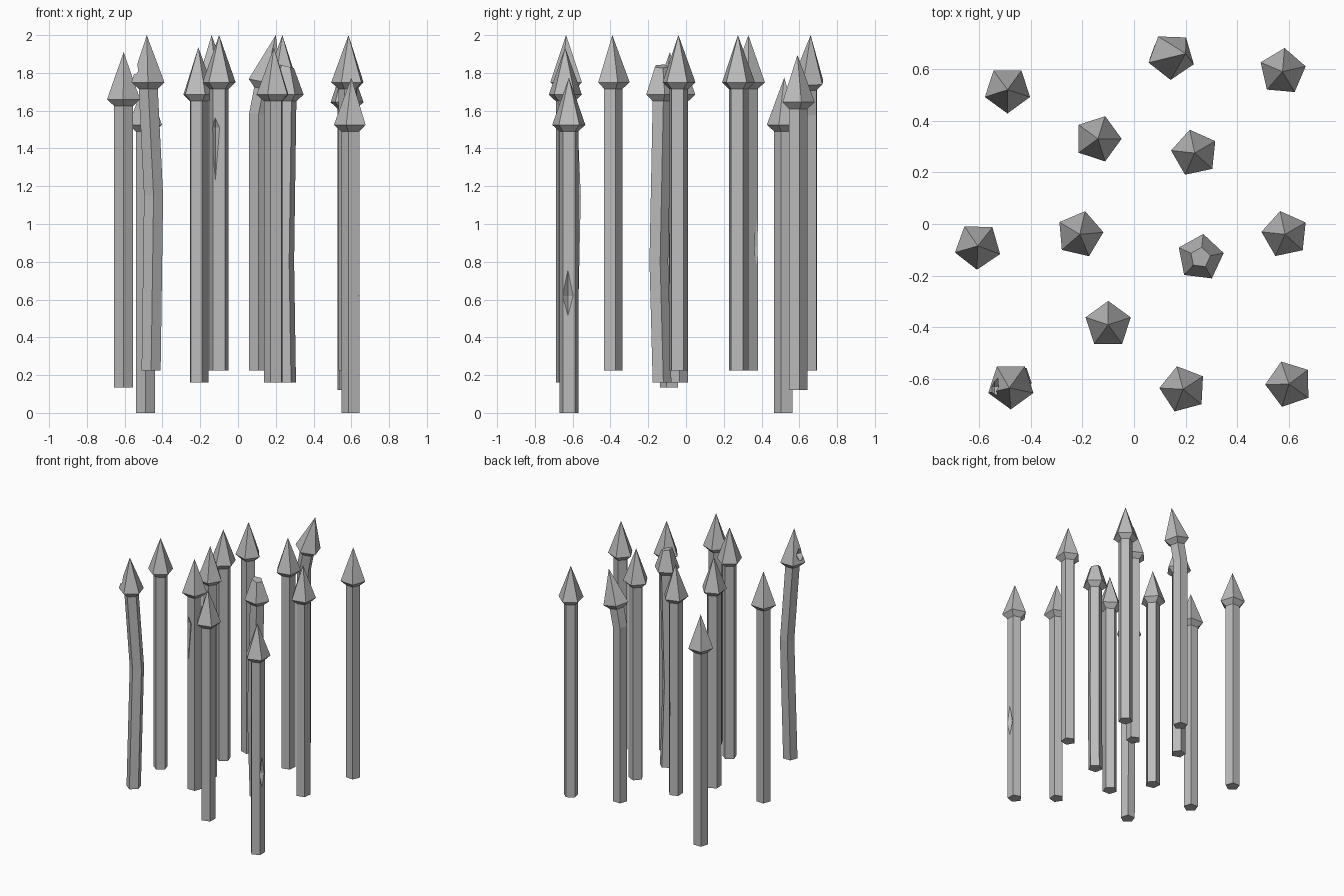
import bpy, bmesh, math

if "Cube" in bpy.data.objects:
    bpy.data.objects.remove(bpy.data.objects["Cube"])

iron = bpy.data.materials.new("iron_grey")
iron.diffuse_color = (0.5, 0.5, 0.5, 1)
iron.use_nodes = True
iron.node_tree.nodes["Principled BSDF"].inputs["Base Color"].default_value = iron.diffuse_color

SHAFT, RIDGE = 0.053, 0.092          # radii of the pole and the head's widest ring
H_NECK, H_RIDGE, H_TIP = 1.49, 1.525, 1.775


def loft(name, rings, sides=5, phase=0.0):
    """Skin rings of (x, y, z, radius, x-tilt); radius 0 makes a point."""
    bm = bmesh.new()
    loops = []
    for x, y, z, r, tilt in rings:
        if r == 0:
            loops.append([bm.verts.new((x, y, z))] * sides)
            continue
        loop = []
        for i in range(sides):
            a = math.radians(phase) + 2 * math.pi * i / sides
            dx = r * math.cos(a)
            loop.append(bm.verts.new((x + dx, y + r * math.sin(a), z - tilt * dx)))
        loops.append(loop)
    for lo, hi in zip(loops, loops[1:]):
        for i in range(sides):
            j = (i + 1) % sides
            bm.faces.new(list(dict.fromkeys((lo[i], lo[j], hi[j], hi[i]))))
    for end in (loops[0], loops[-1]):
        if len(set(end)) > 2:
            bm.faces.new(end)
    bmesh.ops.recalc_face_normals(bm, faces=bm.faces)
    me = bpy.data.meshes.new(name)
    bm.to_mesh(me)
    bm.free()
    me.materials.append(iron)
    ob = bpy.data.objects.new(name, me)
    bpy.context.collection.objects.link(ob)
    return ob


def spike(name, x, y, z, phase):
    return loft(name, [(x, y, z, SHAFT, 0), (x, y, z + H_NECK, SHAFT, 0),
                       (x, y, z + H_RIDGE, RIDGE, 0), (x, y, z + H_TIP, 0, 0)], 5, phase)


def chip(ob, x, y, z_low, z_mid, z_high, r, phase):
    """Cut a pointed chip out of a spike."""
    cutter = loft(ob.name + "_chip_cutter",
                  [(x, y, z_low, 0, 0), (x, y, z_mid, r, 0), (x, y, z_high, 0, 0)], 4, phase)
    cutter.hide_render = True
    cutter.hide_viewport = True
    mod = ob.modifiers.new("chip", 'BOOLEAN')
    mod.operation = 'DIFFERENCE'
    mod.solver = 'EXACT'
    mod.object = cutter


# straight spikes: x, y, base height, rotation
straight = [
    (-0.49, 0.52, 0.0, -18), (0.575, 0.59, 0.12, 13), (-0.14, 0.33, 0.225, 0),
    (0.235, 0.275, 0.225, 30), (-0.605, -0.085, 0.135, -20), (-0.21, -0.04, 0.16, 5),
    (0.585, -0.04, 0.225, 30), (-0.10, -0.39, 0.225, 18), (0.19, -0.64, 0.16, 33),
    (0.60, -0.62, 0.0, 37)]
spikes = [spike(f"spike_{i + 1}", *s) for i, s in enumerate(straight)]

# chipped poles
chip(spikes[9], 0.66, -0.625, 0.45, 0.62, 0.84, 0.045, 0)
chip(spikes[7], -0.12, -0.45, 1.02, 1.51, 1.60, 0.04, 0)
chip(spikes[2], -0.11, 0.385, 0.70, 0.88, 1.16, 0.032, 60)

# spike with its head leaning over
loft("leaning_head_spike", [
    (0.11, 0.65, 0.225, SHAFT, 0), (0.11, 0.65, 1.58, SHAFT, 0.1),
    (0.137, 0.65, 1.715, SHAFT, 0.2), (0.145, 0.65, 1.75, RIDGE, 0.2),
    (0.20, 0.66, 2.0, 0, 0)], 5, -20)

# spike with a broken-off tip and a slightly bowed pole
loft("broken_tip_spike", [
    (0.255, -0.13, 0.16, SHAFT, 0), (0.245, -0.147, 0.80, SHAFT, 0),
    (0.257, -0.13, 1.65, SHAFT, 0), (0.257, -0.13, 1.685, RIDGE, 0),
    (0.257, -0.13, 1.835, 0.04, 0.25)], 5, 11)

# spike with a kinked pole and a chipped head
kinked = loft("kinked_spike", [
    (-0.46, -0.62, 0.225, SHAFT, 0), (-0.447, -0.60, 1.15, SHAFT, 0),
    (-0.475, -0.625, 1.715, SHAFT, 0), (-0.477, -0.626, 1.75, RIDGE, 0),
    (-0.483, -0.635, 2.0, 0, 0)], 5, -18)
chip(kinked, -0.54, -0.63, 1.755, 1.81, 1.88, 0.045, 0)
